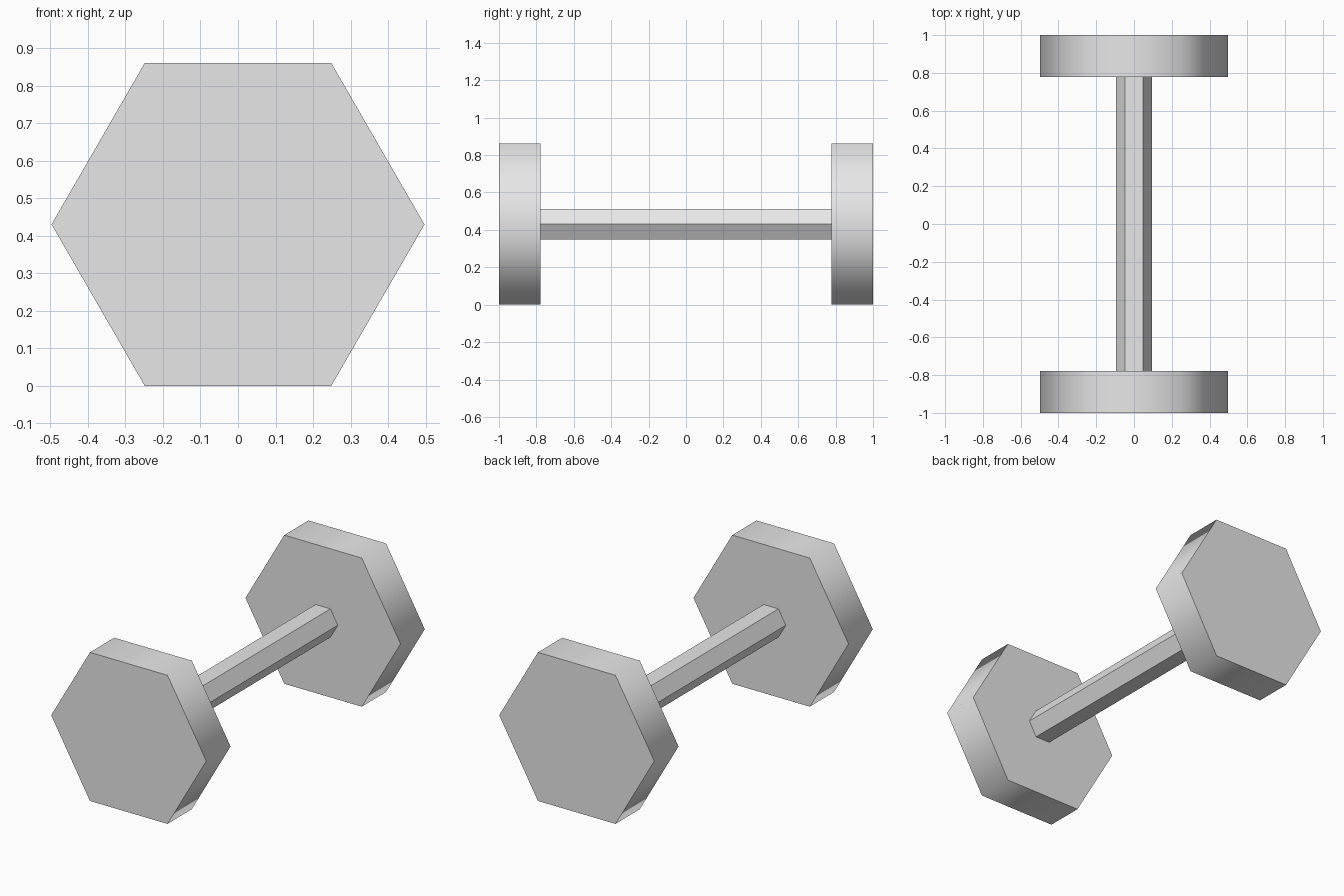
import bpy
import math

# Remove the default object
cube = bpy.data.objects.get("Cube")
if cube:
    bpy.data.objects.remove(cube, do_unlink=True)

HEAD_RADIUS = 0.497
HEAD_DEPTH = 0.222
BAR_RADIUS = 0.095
CENTRE_Z = HEAD_RADIUS * math.cos(math.radians(30))

# Single grey material
grey = bpy.data.materials.new("light_grey")
grey.use_nodes = True
colour = (0.8, 0.8, 0.8, 1)
grey.diffuse_color = colour
grey.node_tree.nodes["Principled BSDF"].inputs["Base Color"].default_value = colour


def hex_prism(name, radius, depth, y):
    """Hexagonal prism along y, with corners pointing to +x and -x."""
    bpy.ops.mesh.primitive_cylinder_add(vertices=6, radius=radius, depth=depth)
    obj = bpy.context.object
    obj.name = name
    # The primitive's corners lie on its y axis: turn them to x, then lay it down
    obj.rotation_euler = (math.radians(90), 0, 0)
    for v in obj.data.vertices:
        v.co.x, v.co.y = v.co.y, -v.co.x
    obj.location = (0, y, CENTRE_Z)
    obj.data.materials.append(grey)
    return obj


# Handle bar, flat shaded
hex_prism("handle_bar", BAR_RADIUS, 2 - 2 * HEAD_DEPTH, 0)

# End weights, smooth around the rim with crisp caps
for name, side in (("front_weight", -1), ("back_weight", 1)):
    hex_prism(name, HEAD_RADIUS, HEAD_DEPTH, side * (1 - HEAD_DEPTH / 2))
    bpy.ops.object.shade_smooth_by_angle(angle=math.radians(70))
